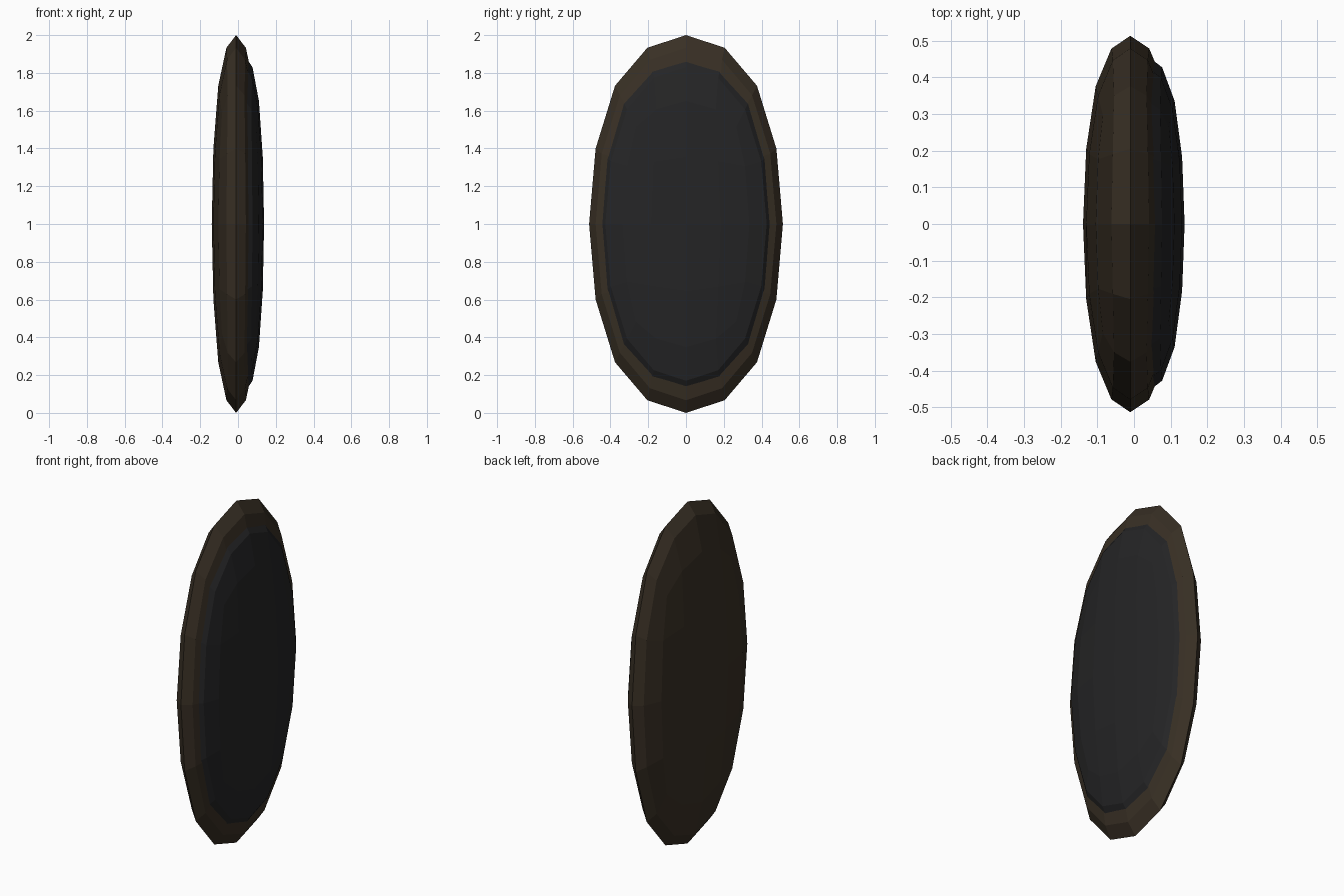
import bpy

if "Cube" in bpy.data.objects:
    bpy.data.objects.remove(bpy.data.objects["Cube"])


def material(name, rgb):
    m = bpy.data.materials.new(name)
    m.diffuse_color = (*rgb, 1.0)
    m.use_nodes = True
    m.node_tree.nodes["Principled BSDF"].inputs["Base Color"].default_value = m.diffuse_color
    return m


wood = material("dark brown wood", (0.040, 0.029, 0.018))
glass = material("black glass", (0.018, 0.018, 0.019))

# a unit cube rounded by two Catmull-Clark levels shrinks to this half size
SHRINK = 0.87847


def rounded_block(name, centre, half, mat):
    """Flat-shaded rounded cube with the given final half sizes."""
    bpy.ops.mesh.primitive_cube_add(size=2 / SHRINK, location=centre)
    ob = bpy.context.object
    ob.name = name
    ob.scale = half
    ob.data.materials.append(mat)
    sub = ob.modifiers.new("round", 'SUBSURF')
    sub.levels = sub.render_levels = 2
    sub.use_limit_surface = False
    bpy.ops.object.modifier_apply(modifier=sub.name)
    bpy.ops.object.shade_flat()
    return ob


# oval frame, and the slightly smaller pane bulging out of its right side
rounded_block("oval_frame", (-0.010, 0, 1), (0.129, 0.513, 1.0), wood)
rounded_block("oval_pane", (0.036, 0, 1), (0.102, 0.458, 0.89), glass)
